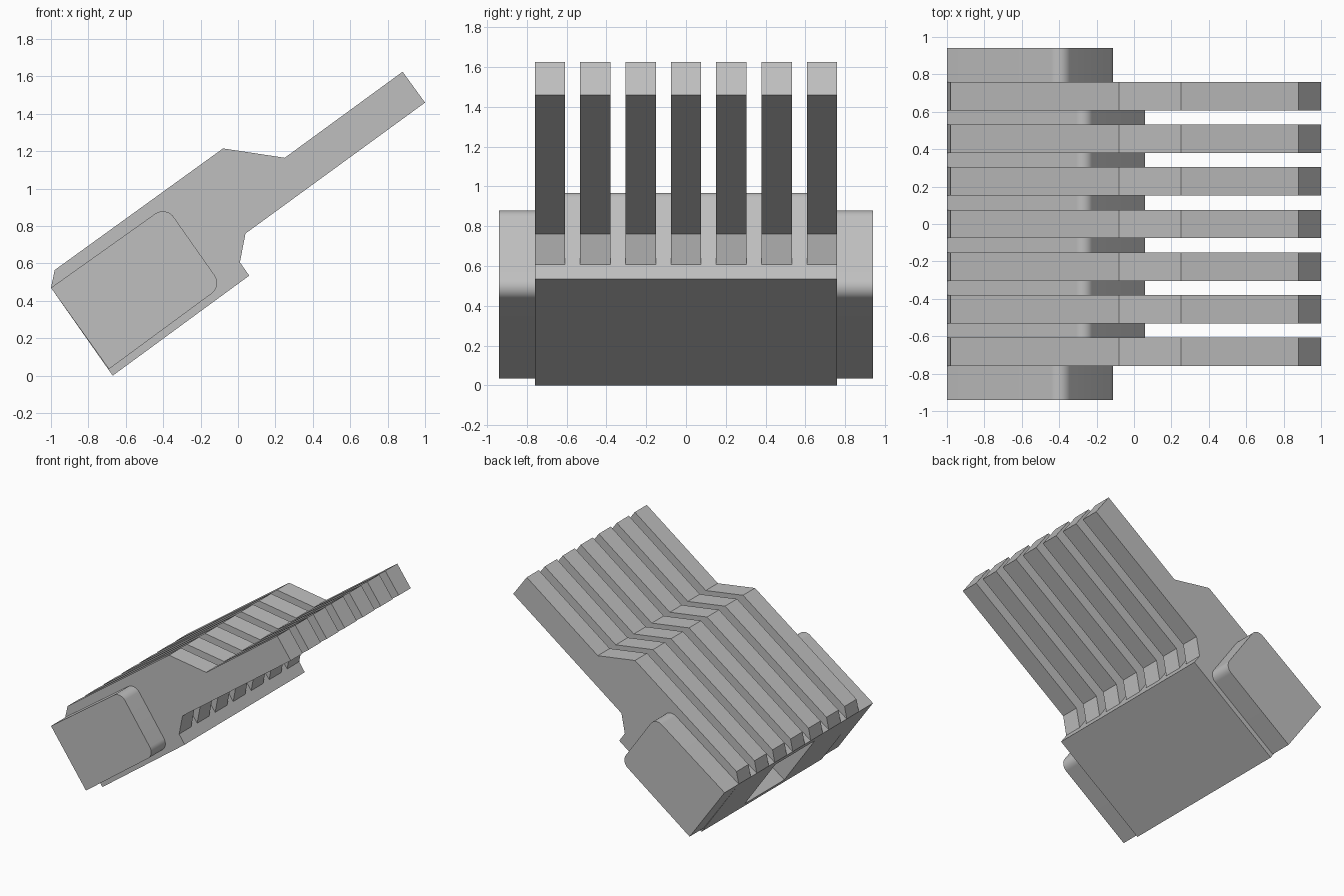
import bpy, bmesh
from mathutils import Vector

cube = bpy.data.objects.get("Cube")
if cube:
    bpy.data.objects.remove(cube)

grey = bpy.data.materials.new("plain_grey")
grey.use_nodes = True
colour = (0.52, 0.52, 0.52, 1)
grey.diffuse_color = colour
grey.node_tree.nodes["Principled BSDF"].inputs["Base Color"].default_value = colour


def fillet(before, corner, after, cut, steps=8):
    """Round a profile corner, starting the given length before it."""
    b, c, a = Vector(before), Vector(corner), Vector(after)
    start = c + (b - c).normalized() * cut
    end = c + (a - c).normalized() * cut
    centre = start + end - c
    radius = (start - centre).length
    return [tuple(centre + (start.lerp(end, i / steps) - centre).normalized() * radius)
            for i in range(steps + 1)]


def extrude(name, profile, y0, y1, smooth=False):
    """Extrude an x-z profile along y."""
    bm = bmesh.new()
    face = bm.faces.new([bm.verts.new((x, y0, z)) for x, z in profile])
    side = bmesh.ops.extrude_face_region(bm, geom=[face])["geom"]
    moved = [v for v in side if isinstance(v, bmesh.types.BMVert)]
    bmesh.ops.translate(bm, verts=moved, vec=(0, y1 - y0, 0))
    bmesh.ops.recalc_face_normals(bm, faces=bm.faces)
    mesh = bpy.data.meshes.new(name)
    bm.to_mesh(mesh)
    bm.free()
    mesh.materials.append(grey)
    obj = bpy.data.objects.new(name, mesh)
    bpy.context.collection.objects.link(obj)
    if smooth:
        bpy.ops.object.select_all(action='DESELECT')
        obj.select_set(True)
        bpy.context.view_layer.objects.active = obj
        bpy.ops.object.shade_smooth_by_angle(angle=0.5)
    return obj


# Tilted housing with one rounded upper corner
back_top, back_low = (-1, 0.47), (-0.67, 0)
lip, crest = (0.06, 0.535), (-0.26, 0.992)
housing = extrude("housing",
                  [back_low, lip] + fillet(lip, crest, back_top, 0.06) + [back_top],
                  -0.76, 0.76, smooth=True)

# Rectangular socket in the rear end of the housing
along = Vector((0.81, 0.58))
top, low = Vector(back_top), Vector(back_low)
upper, lower = top.lerp(low, 0.1), top.lerp(low, 0.92)
cutter = extrude("socket_cutter",
                 [upper - along * 0.1, upper + along * 0.6,
                  lower + along * 0.6, lower - along * 0.1], -0.25, 0.25)
cutter.hide_render = True
cutter.hide_set(True)
cutter.display_type = 'WIRE'
socket = housing.modifiers.new("socket", 'BOOLEAN')
socket.operation = 'DIFFERENCE'
socket.solver = 'EXACT'
socket.object = cutter
bpy.context.view_layer.objects.active = housing
bpy.ops.object.modifier_apply(modifier=socket.name)
bpy.data.objects.remove(cutter)

# Side blocks with two rounded corners
foot, near, far = (-0.69, 0.035), (-0.085, 0.48), (-0.385, 0.907)
block = ([foot] + fillet(foot, near, far, 0.07)
         + fillet(near, far, back_top, 0.07) + [back_top])
for side, name in ((1, "left_block"), (-1, "right_block")):
    extrude(name, block, side * 0.76, side * 0.94, smooth=True)

# Seven parallel fins wrapping over the housing
fin = [back_top, (-0.98, 0.565), (-0.08, 1.215), (0.25, 1.165), (0.88, 1.625),
       (1, 1.46), (0.04, 0.76), (0.01, 0.605), (-0.28, 0.95)]
for i in range(7):
    y = (i - 3) * 0.228
    extrude(f"fin_{i + 1}", fin, y - 0.076, y + 0.076)
